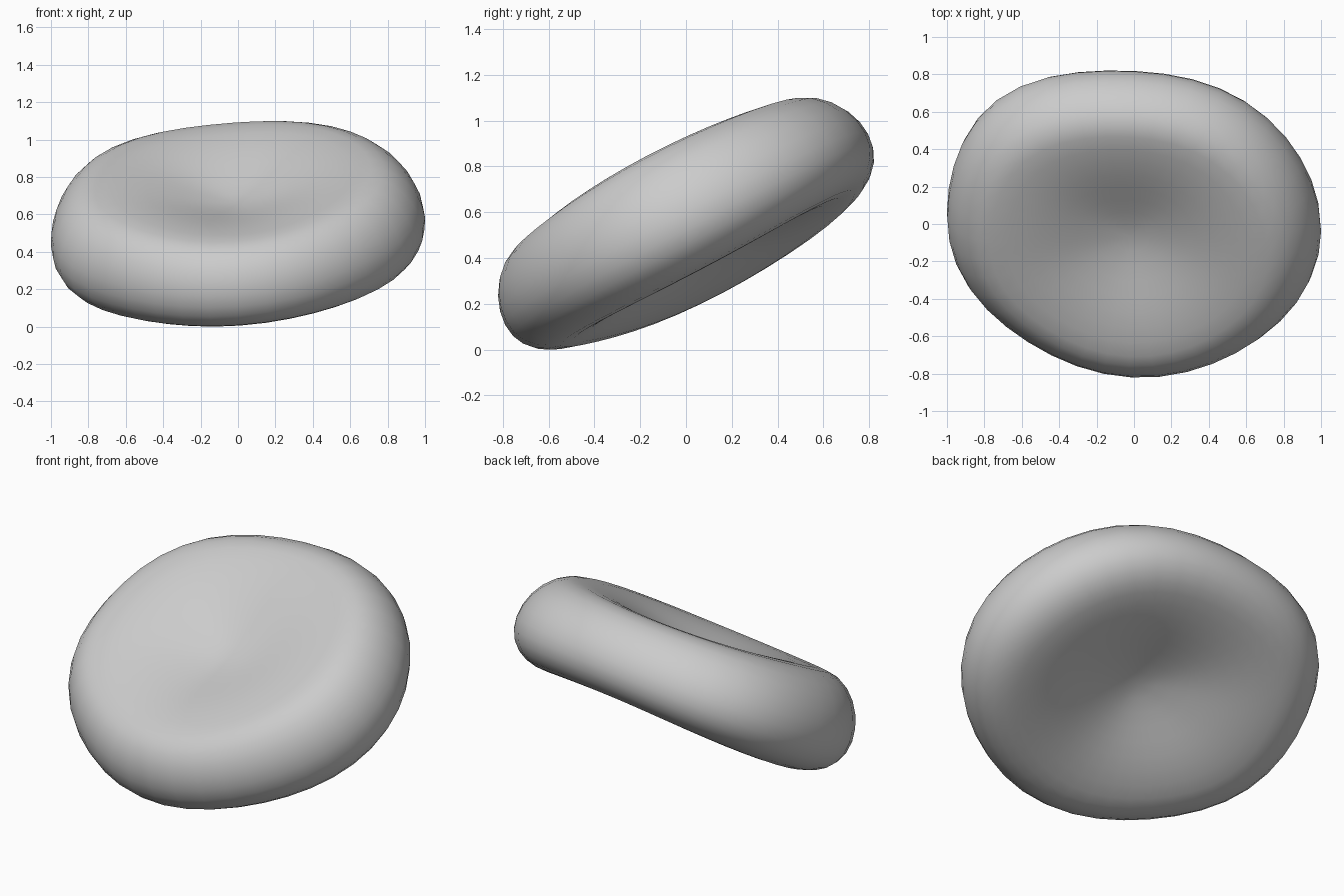
import bpy
import bmesh
from math import cos, sin, pi, sqrt
from mathutils import Vector

cube = bpy.data.objects.get("Cube")
if cube:
    bpy.data.objects.remove(cube)

# Tilted, slightly oval disc: two in-plane radii and the axis through the dimples
side = Vector((1.0, -0.053, 0.075))
back = Vector((0.0, 0.885, 0.466)) * 0.895
axis = side.cross(back).normalized()
RIM, THICK, DIMPLE = 0.74, 0.235, 0.125
SEGMENTS = 40


def section(r, angle, face):
    """Height along the axis: dimple in the middle, rounded rim outside."""
    thick = THICK + 0.04 * cos(angle) ** 2  # fuller rim at the two sides
    droop = -0.02 * (r * cos(angle)) ** 2   # sides bend down a little
    if r < RIM:
        rise = 0.5 - 0.5 * cos(pi * (r / RIM) ** 0.88)
        return face * (DIMPLE + (thick - DIMPLE) * rise) + droop
    t = (r - RIM) / (1 - RIM)
    return face * thick * sqrt(max(0, 1 - t * t)) - 0.035 * t * t + droop


def place(r, angle, face):
    # Uneven outline, fullest at the back right
    c, s = cos(angle), sin(angle)
    uneven = 0.0075 + 0.039 * s - 0.014 * c - 0.01 * sin(2 * angle)
    r_out = r * (1 + sin(2 * angle) ** 2 * uneven)
    return (side * c + back * s) * r_out + axis * section(r, angle, face)


# Half profile from the upper dimple over the rim to the lower dimple
radii = [RIM * i / 8 for i in range(1, 9)]
radii += [RIM + (1 - RIM) * sin(pi / 2 * i / 6) for i in range(1, 6)]
profile = [(r, 1) for r in radii] + [(1, 1)] + [(r, -1) for r in reversed(radii)]

bm = bmesh.new()
angles = [2 * pi * k / SEGMENTS for k in range(SEGMENTS)]
rings = [[bm.verts.new(place(r, a, face)) for a in angles] for r, face in profile]
for upper, lower in zip(rings, rings[1:]):
    for k in range(SEGMENTS):
        n = (k + 1) % SEGMENTS
        bm.faces.new((upper[k], lower[k], lower[n], upper[n]))

# Close the middle of both dimples
for ring, face in ((rings[0], 1), (rings[-1], -1)):
    pole = bm.verts.new(axis * DIMPLE * face)
    for k in range(SEGMENTS):
        bm.faces.new((pole, ring[k], ring[(k + 1) % SEGMENTS]))
bmesh.ops.recalc_face_normals(bm, faces=bm.faces)

# Centre the disc and rest it on the ground
low = Vector([min(v.co[i] for v in bm.verts) for i in range(3)])
high = Vector([max(v.co[i] for v in bm.verts) for i in range(3)])
middle = (low + high) / 2
bmesh.ops.translate(bm, verts=bm.verts, vec=(-middle.x, -middle.y, -low.z))

mesh = bpy.data.meshes.new("biconcave_disc")
bm.to_mesh(mesh)
bm.free()
mesh.shade_smooth()
disc = bpy.data.objects.new("biconcave_disc", mesh)
bpy.context.collection.objects.link(disc)

# Plain grey
grey = bpy.data.materials.new("light_grey")
grey.use_nodes = True
colour = (0.6, 0.6, 0.6, 1)
grey.diffuse_color = colour
grey.node_tree.nodes["Principled BSDF"].inputs["Base Color"].default_value = colour
mesh.materials.append(grey)
